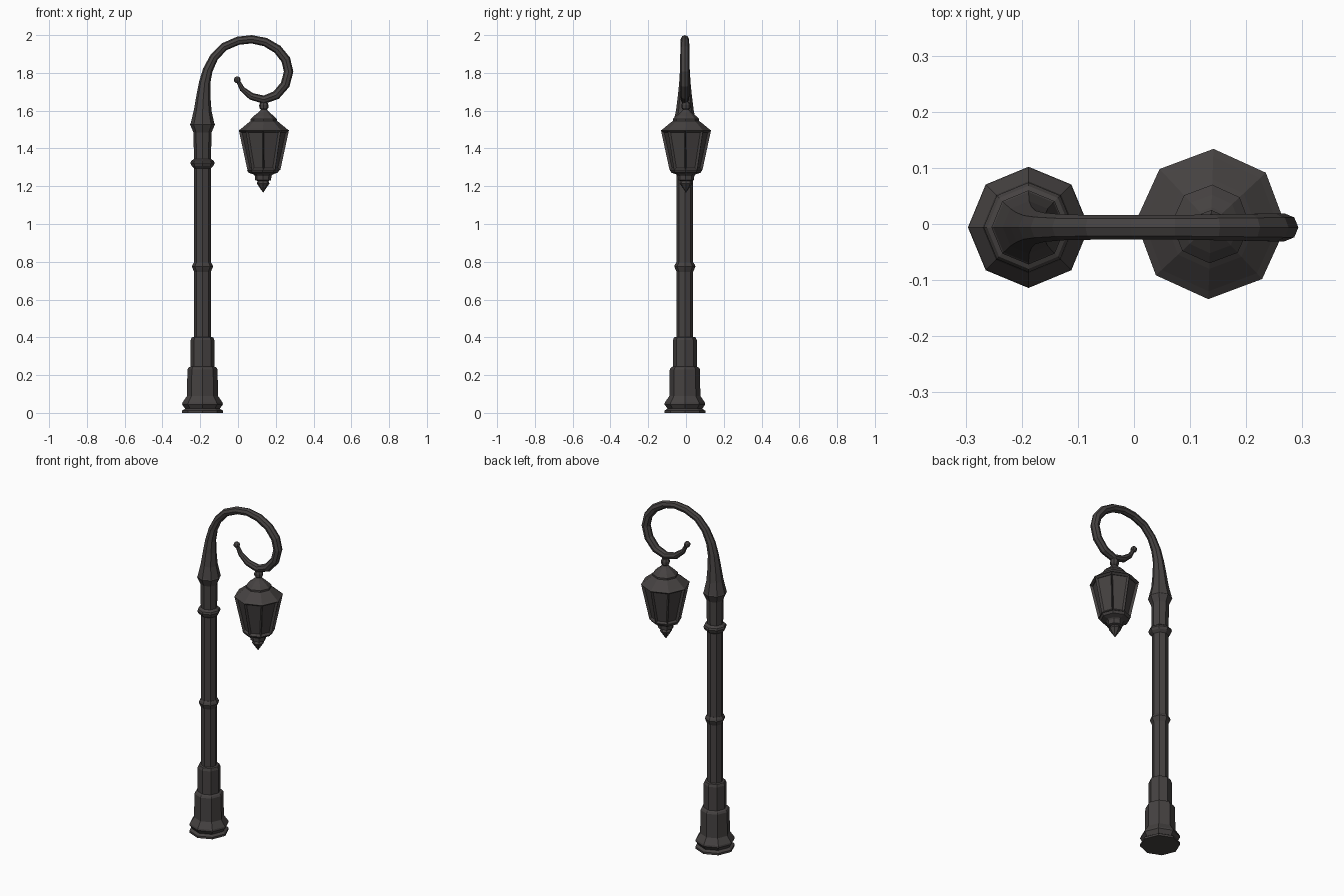
import bpy, bmesh
from math import sin, cos, pi, radians
from mathutils import Vector

cube = bpy.data.objects.get("Cube")
if cube:
    bpy.data.objects.remove(cube, do_unlink=True)

SIDES = 8
iron = bpy.data.materials.new("dark iron")
iron.diffuse_color = (0.06, 0.054, 0.053, 1)
iron.use_nodes = True
iron.node_tree.nodes["Principled BSDF"].inputs["Base Color"].default_value = iron.diffuse_color


def finish(name, bm):
    bmesh.ops.recalc_face_normals(bm, faces=bm.faces)
    mesh = bpy.data.meshes.new(name)
    bm.to_mesh(mesh)
    bm.free()
    mesh.materials.append(iron)
    obj = bpy.data.objects.new(name, mesh)
    bpy.context.collection.objects.link(obj)
    return obj


def loft(rings):
    """Skin a list of (centre, u axis, v axis, radius) octagons and cap both ends."""
    bm = bmesh.new()
    loops = []
    for centre, u, v, r in rings:
        angles = [2 * pi * i / SIDES for i in range(SIDES)]
        loops.append([bm.verts.new(centre + (u * cos(a) + v * sin(a)) * r) for a in angles])
    for low, high in zip(loops, loops[1:]):
        for i in range(SIDES):
            j = (i + 1) % SIDES
            bm.faces.new((low[i], low[j], high[j], high[i]))
    bm.faces.new(loops[0])
    bm.faces.new(loops[-1])
    bmesh.ops.recalc_face_normals(bm, faces=bm.faces)
    return bm


def turned(x, y, profile, turn=0.0):
    """Octagonal turning from (radius, height) pairs."""
    u = Vector((cos(turn), sin(turn), 0))
    v = Vector((-sin(turn), cos(turn), 0))
    return loft([(Vector((x, y, z)), u, v, r) for r, z in profile])


POLE_X, POLE_Y = -0.188, -0.006
LAMP_X, LAMP_Y, LAMP_TURN = 0.137, 0.0, radians(-2)

# Stepped foot
finish("pole_base", turned(POLE_X, POLE_Y, [
    (0.108, 0), (0.108, 0.012), (0.092, 0.022), (0.108, 0.045), (0.106, 0.055),
    (0.082, 0.09), (0.08, 0.23), (0.074, 0.24), (0.063, 0.245), (0.063, 0.385),
    (0.057, 0.4), (0.044, 0.402)]))

# Shaft up to the collar
finish("pole_shaft", turned(POLE_X, POLE_Y, [
    (0.044, 0.39), (0.044, 1.30), (0.048, 1.485), (0.066, 1.527), (0.06, 1.535)]))

# Rings around the shaft
for name, z, r in (("middle_ring", 0.772, 0.056), ("upper_ring", 1.32, 0.064)):
    finish(name, turned(POLE_X, POLE_Y, [
        (0.044, z - 0.025), (r - 0.006, z - 0.012), (r, z + 0.003),
        (r - 0.004, z + 0.014), (0.045, z + 0.024)]))

# Tapering crook: x, z, radius
crook = [
    (-0.188, 1.527, 0.064), (-0.187, 1.60, 0.047), (-0.183, 1.68, 0.037),
    (-0.176, 1.75, 0.03), (-0.160, 1.815, 0.026), (-0.127, 1.882, 0.023),
    (-0.074, 1.938, 0.022), (0.0, 1.970, 0.022), (0.072, 1.978, 0.022),
    (0.145, 1.963, 0.023), (0.209, 1.925, 0.024), (0.253, 1.870, 0.025),
    (0.268, 1.807, 0.025), (0.250, 1.738, 0.025), (0.202, 1.682, 0.024),
    (0.137, 1.658, 0.022), (0.070, 1.676, 0.019), (0.022, 1.715, 0.014),
    (0.0, 1.757, 0.010)]
points = [Vector((x, POLE_Y, z)) for x, z, r in crook]
side = Vector((0, 1, 0))
rings = []
for i, p in enumerate(points):
    tangent = (points[min(i + 1, len(points) - 1)] - points[max(i - 1, 0)]).normalized()
    if i == 0:
        tangent = Vector((0, 0, 1))
    rings.append((p, side.cross(tangent), side, crook[i][2]))
finish("crook_arm", loft(rings))

# Ball on the tip of the crook
bm = bmesh.new()
bmesh.ops.create_uvsphere(bm, u_segments=SIDES, v_segments=6, radius=0.018)
ball = finish("crook_ball", bm)
ball.location = (-0.004, POLE_Y, 1.763)

# Hanger and roof of the lantern
finish("lantern_roof", turned(LAMP_X, LAMP_Y, [
    (0.018, 1.645), (0.025, 1.63), (0.024, 1.615), (0.016, 1.605), (0.03, 1.59),
    (0.052, 1.573), (0.07, 1.555), (0.07, 1.545), (0.08, 1.538),
    (0.12, 1.505), (0.134, 1.495), (0.12, 1.485)], LAMP_TURN))

# Tapered lantern body with sunken panels between the ribs
bm = turned(LAMP_X, LAMP_Y, [(0.087, 1.285), (0.132, 1.493)], LAMP_TURN)
panels = [f for f in bm.faces if len(f.verts) == 4]
bmesh.ops.inset_individual(bm, faces=panels, thickness=0.014, depth=-0.012)
finish("lantern_body", bm)

# Lower cup and pointed drop
finish("lantern_finial", turned(LAMP_X - 0.004, LAMP_Y, [
    (0.087, 1.287), (0.078, 1.272), (0.05, 1.262), (0.044, 1.255), (0.042, 1.232),
    (0.028, 1.228), (0.034, 1.215), (0.001, 1.167)], LAMP_TURN))
